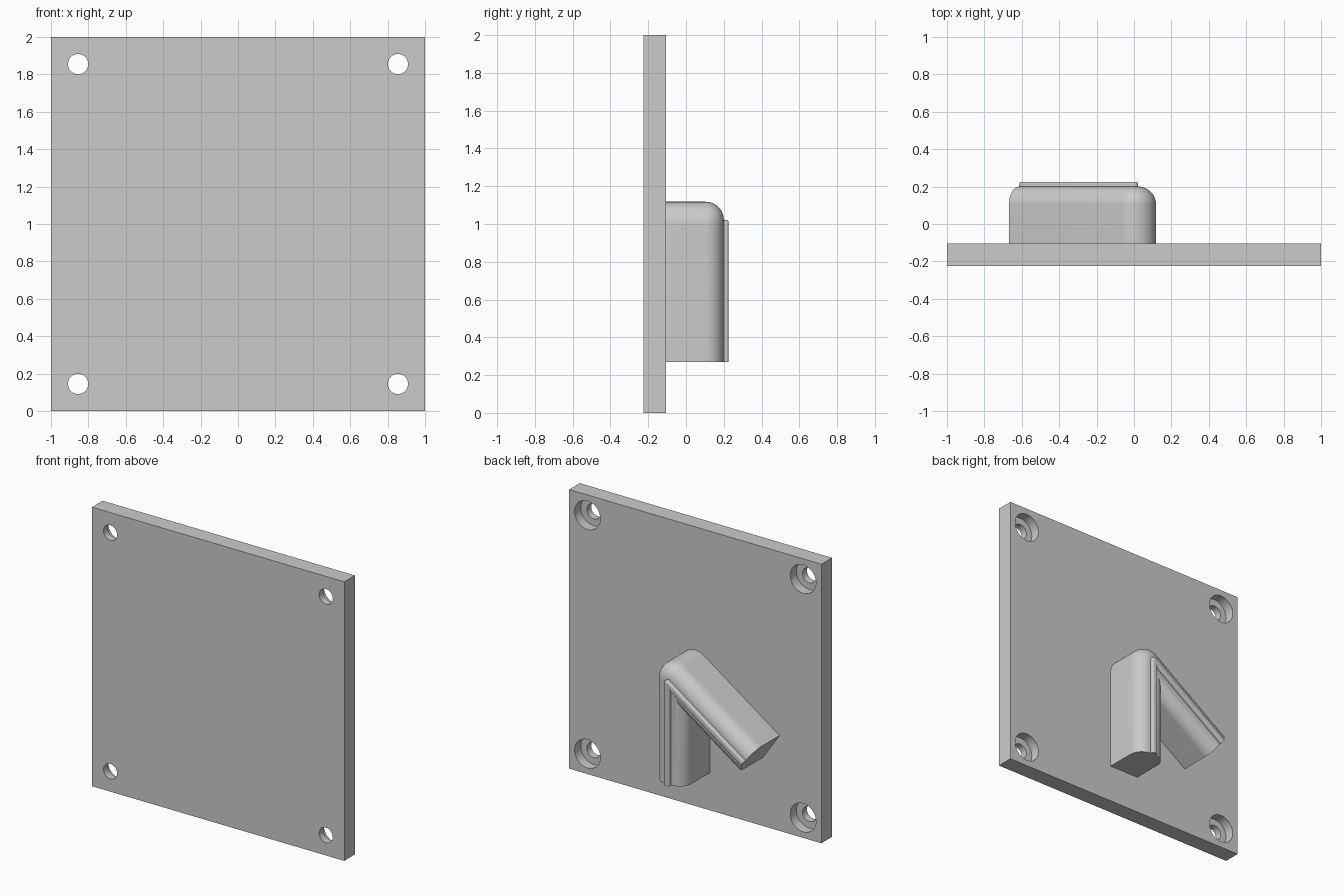
import bpy
import bmesh
from math import sin, cos, pi, radians
from mathutils import Vector

cube = bpy.data.objects.get("Cube")
if cube:
    bpy.data.objects.remove(cube, do_unlink=True)

FRONT, BACK = -0.225, -0.105      # plate faces along y
BORE_DEPTH = 0.07
ANGLE = radians(55.5)             # between the two arms
LENGTH = 0.73
HALF_WIDTH = 0.118
RIB = 0.022
JOINT_Z = 1.0


def make_object(name, bm):
    mesh = bpy.data.meshes.new(name)
    bmesh.ops.recalc_face_normals(bm, faces=bm.faces)
    bm.to_mesh(mesh)
    bm.free()
    obj = bpy.data.objects.new(name, mesh)
    bpy.context.collection.objects.link(obj)
    return obj


def activate(obj):
    bpy.ops.object.select_all(action='DESELECT')
    obj.select_set(True)
    bpy.context.view_layer.objects.active = obj


def smooth(obj):
    activate(obj)
    bpy.ops.object.shade_smooth_by_angle(angle=radians(30))


def cut_hole(target, x, z, radius, y0, y1):
    bpy.ops.mesh.primitive_cylinder_add(
        vertices=48, radius=radius, depth=y1 - y0,
        location=(x, (y0 + y1) / 2, z), rotation=(pi / 2, 0, 0))
    cutter = bpy.context.object
    cutter.hide_render = True
    activate(target)
    mod = target.modifiers.new("hole", 'BOOLEAN')
    mod.operation = 'DIFFERENCE'
    mod.solver = 'EXACT'
    mod.object = cutter
    bpy.ops.object.modifier_apply(modifier=mod.name)
    bpy.data.objects.remove(cutter, do_unlink=True)


def arc(cx, cy, radius, steps):
    """Quarter arc turning from +x to +y."""
    return [(cx + radius * cos(t * pi / 2 / steps),
             cy + radius * sin(t * pi / 2 / steps)) for t in range(steps + 1)]


# Mounting plate with a counterbored hole in each corner
bm = bmesh.new()
bmesh.ops.create_cube(bm, size=1)
bmesh.ops.scale(bm, vec=(2, BACK - FRONT, 2), verts=bm.verts)
bmesh.ops.translate(bm, vec=(0, (FRONT + BACK) / 2, 1), verts=bm.verts)
plate = make_object("mounting_plate", bm)
for x in (-0.855, 0.855):
    for z in (0.145, 1.855):
        cut_hole(plate, x, z, 0.054, FRONT - 0.1, BACK + 0.1)
        cut_hole(plate, x, z, 0.102, BACK - BORE_DEPTH, BACK + 0.1)
smooth(plate)

# Half cross-section of the hook: distance from centre line, y
fillet = HALF_WIDTH - RIB
profile = [(HALF_WIDTH, BACK - 0.01)]
profile += arc(RIB, 0.2 - fillet, fillet, 12)
profile += arc(RIB - 0.012, 0.225 - 0.012, 0.012, 5)
profile += [(0, 0.225)]

# Closed outline around both arms, offset by r from their centre lines
arm_a = Vector((0, -1)) * LENGTH
arm_b = Vector((-sin(ANGLE), -cos(ANGLE))) * LENGTH
side_a = Vector((1, 0))
side_b = Vector((-cos(ANGLE), sin(ANGLE)))
bisector = Vector((-sin(ANGLE / 2), -cos(ANGLE / 2))) / sin(ANGLE / 2)
ARC_STEPS = 24


def outline(r):
    turn = [(pi - ANGLE) * i / ARC_STEPS for i in range(ARC_STEPS + 1)]
    outer = [Vector((cos(t), sin(t))) * r for t in turn]
    return ([arm_a + side_a * r] + outer + [arm_b + side_b * r]
            + [arm_b - side_b * r, bisector * r, arm_a - side_a * r])


# Angled hook: skin the nested outlines, leaving the end gaps for flat caps
bm = bmesh.new()
rings = [[bm.verts.new((p.x, y, JOINT_Z + p.y)) for p in outline(r)]
         for r, y in profile]
count = len(rings[0])
end_b = count - 4                 # last outer point, at the tip of arm b
for low, high in zip(rings, rings[1:]):
    for i in range(count - 1):
        if i != end_b:
            bm.faces.new((low[i], low[i + 1], high[i + 1], high[i]))
for left, right in ((end_b, end_b + 1), (count - 1, 0)):
    bm.faces.new([ring[left] for ring in rings]
                 + [ring[right] for ring in reversed(rings)])
bm.faces.new(rings[0])
bmesh.ops.remove_doubles(bm, verts=bm.verts, dist=1e-5)
hook = make_object("angled_hook", bm)
smooth(hook)
